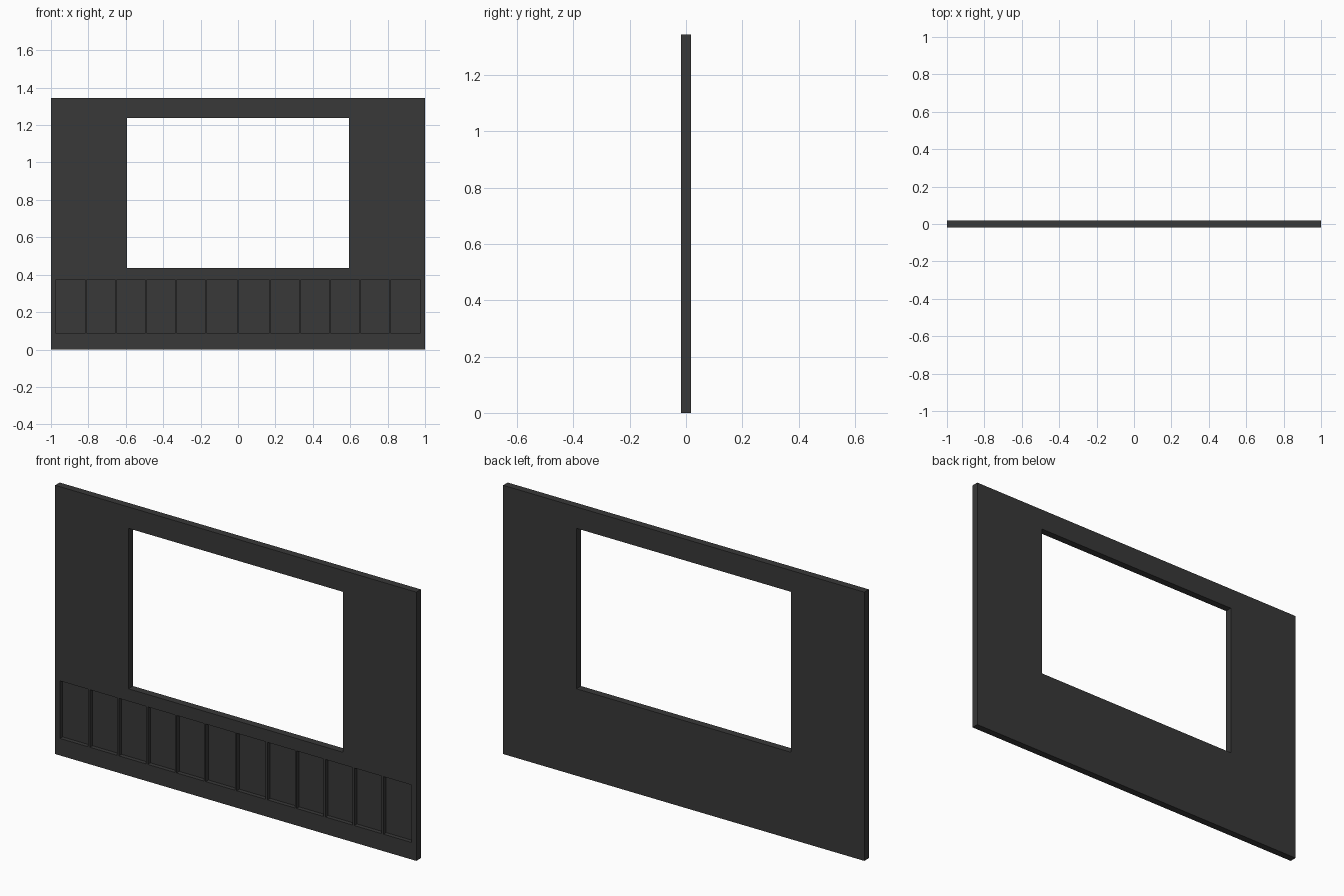
import bpy, bmesh
from mathutils import Matrix, Vector

if "Cube" in bpy.data.objects:
    bpy.data.objects.remove(bpy.data.objects["Cube"])

HALF_T = 0.018      # half panel thickness
HEIGHT = 1.345
RECESS = 0.021      # pocket depth
RIB = 0.01          # rib width between pockets


def add_box(bm, x0, x1, y0, y1, z0, z1):
    size = Vector((x1 - x0, y1 - y0, z1 - z0))
    centre = Vector((x0 + x1, y0 + y1, z0 + z1)) / 2
    bmesh.ops.create_cube(bm, size=1, matrix=Matrix.Translation(centre) @ Matrix.Diagonal(size).to_4x4())


def make_object(name, boxes):
    bm = bmesh.new()
    for b in boxes:
        add_box(bm, *b)
    mesh = bpy.data.meshes.new(name)
    bm.to_mesh(mesh)
    bm.free()
    obj = bpy.data.objects.new(name, mesh)
    bpy.context.collection.objects.link(obj)
    return obj


# Flat wall panel
panel = make_object("wall_panel", [(-1, 1, -HALF_T, HALF_T, 0, HEIGHT)])
mat = bpy.data.materials.new("dark_grey")
mat.diffuse_color = (0.04, 0.04, 0.04, 1)
mat.use_nodes = True
mat.node_tree.nodes["Principled BSDF"].inputs["Base Color"].default_value = mat.diffuse_color
panel.data.materials.append(mat)

# Window opening, cut right through
cuts = [(-0.594, 0.594, -0.1, 0.1, 0.435, 1.238)]

# Row of twelve shallow pockets on the front, split by thin ribs
half = [0, 0.171, 0.332, 0.492, 0.652, 0.813, 0.973 + RIB / 2]
edges = [-x for x in reversed(half[1:])] + half
for a, b in zip(edges, edges[1:]):
    cuts.append((a + RIB / 2, b - RIB / 2, -0.1, -HALF_T + RECESS, 0.085, 0.373))

cutter = make_object("opening_cutter", cuts)
cutter.hide_render = True

# Apply the cut and drop the helper
mod = panel.modifiers.new("openings", 'BOOLEAN')
mod.operation = 'DIFFERENCE'
mod.solver = 'EXACT'
mod.object = cutter
bpy.context.view_layer.objects.active = panel
bpy.ops.object.modifier_apply(modifier=mod.name)
bpy.data.objects.remove(cutter)
